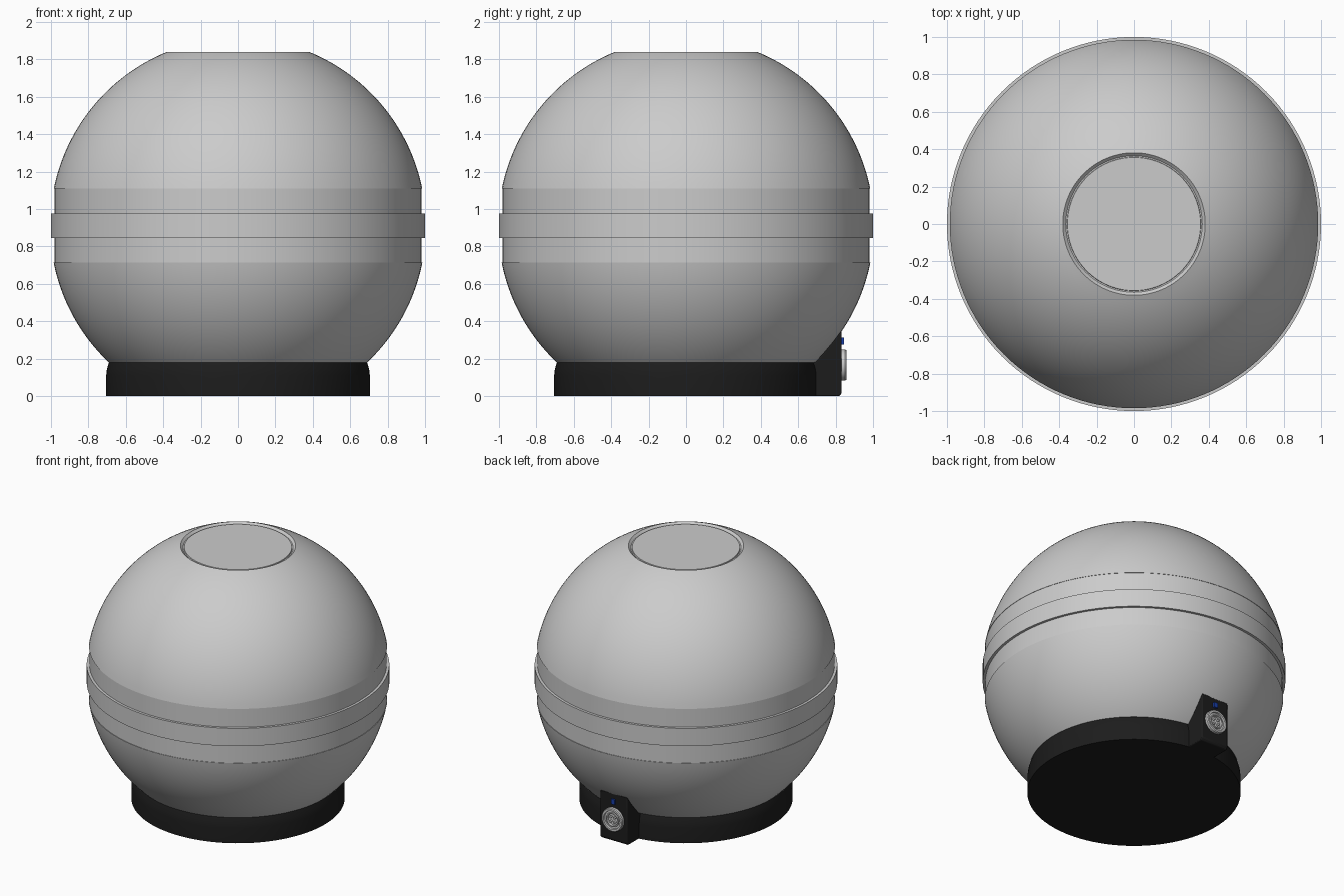
import bpy, bmesh, math

if "Cube" in bpy.data.objects:
    bpy.data.objects.remove(bpy.data.objects["Cube"])

R, CZ = 1.005, 0.91   # shell sphere radius and centre height


def material(name, rgb):
    m = bpy.data.materials.new(name)
    m.diffuse_color = (*rgb, 1)
    m.use_nodes = True
    m.node_tree.nodes["Principled BSDF"].inputs["Base Color"].default_value = m.diffuse_color
    return m


black = material("black_plastic", (0.012, 0.012, 0.012))
blue = material("blue_plastic", (0.01, 0.05, 0.4))
silver = material("silver_metal", (0.6, 0.6, 0.6))


def finish(name, bm, mat=None, loc=(0, 0, 0), rot=(0, 0, 0)):
    bmesh.ops.remove_doubles(bm, verts=bm.verts, dist=1e-5)
    bmesh.ops.recalc_face_normals(bm, faces=bm.faces)
    me = bpy.data.meshes.new(name)
    bm.to_mesh(me)
    bm.free()
    ob = bpy.data.objects.new(name, me)
    bpy.context.collection.objects.link(ob)
    ob.location, ob.rotation_euler = loc, rot
    if mat:
        me.materials.append(mat)
    bpy.ops.object.select_all(action='DESELECT')
    ob.select_set(True)
    bpy.context.view_layer.objects.active = ob
    bpy.ops.object.shade_smooth_by_angle(angle=math.radians(25))
    return ob


def lathe(name, profile, segs=128, **kw):
    """Revolve (radius, height) points around z."""
    bm = bmesh.new()
    rings = [[bm.verts.new((r * math.cos(2 * math.pi * i / segs),
                            r * math.sin(2 * math.pi * i / segs), z))
              for i in range(segs)] for r, z in profile]
    for a, b in zip(rings, rings[1:]):
        for i in range(segs):
            j = (i + 1) % segs
            bm.faces.new((a[i], a[j], b[j], b[i]))
    return finish(name, bm, **kw)


def arc(z0, z1, n=28):
    """Points of the sphere profile between two heights."""
    t0, t1 = (math.asin((z - CZ) / R) for z in (z0, z1))
    return [(R * math.cos(t0 + (t1 - t0) * i / n),
             CZ + R * math.sin(t0 + (t1 - t0) * i / n)) for i in range(n + 1)]


# Shells, with a chamfered lip around the top disc
lathe("upper_shell", [(0.975, 1.11)] + arc(1.11, 1.84)
      + [(0.365, 1.825), (0.358, 1.825), (0.356, 1.832), (0, 1.832)])
lathe("lower_shell", [(0, 0.18)] + arc(0.18, 0.714) + [(0.975, 0.714)])

# Waist band and raised ring
lathe("waist_band", [(0.982, 0.714), (0.982, 1.11)])
lathe("waist_ring", [(0.98, 0.845), (1.0, 0.845), (1.0, 0.975), (0.98, 0.975)])

# Base
lathe("base", [(0, 0), (0.705, 0), (0.705, 0.11), (0.701, 0.145),
               (0.69, 0.18), (0, 0.18)], mat=black)

# Socket housing: side profile extruded across x, top follows the shell
side = [(0.62, 0), (0.82, 0), (0.832, 0.015), (0.832, 0.352),
        (0.79, 0.295), (0.74, 0.235), (0.69, 0.18), (0.62, 0.18)]
bm = bmesh.new()
face = bm.faces.new([bm.verts.new((-0.11, y, z)) for y, z in side])
ext = bmesh.ops.extrude_face_region(bm, geom=[face])["geom"]
bmesh.ops.translate(bm, vec=(0.22, 0, 0),
                    verts=[v for v in ext if isinstance(v, bmesh.types.BMVert)])
housing = finish("socket_housing", bm, mat=black)
bev = housing.modifiers.new("edges", 'BEVEL')
bev.width, bev.segments = 0.006, 2

# Round socket with rings and pins, facing backwards
back = (-math.pi / 2, 0, 0)
lathe("socket", [(0.084, 0), (0.084, 0.02), (0.079, 0.027), (0.066, 0.027),
                 (0.064, 0.014), (0.052, 0.014), (0.050, 0.022),
                 (0.043, 0.022), (0.041, 0.006), (0, 0.006)],
      segs=48, mat=silver, loc=(0, 0.83, 0.166), rot=back)
for k in range(4):
    a = math.pi / 4 + k * math.pi / 2
    lathe(f"socket_pin_{k + 1}", [(0.008, 0), (0.008, 0.018), (0, 0.02)],
          segs=12, mat=silver, rot=back,
          loc=(0.023 * math.cos(a), 0.834, 0.166 + 0.023 * math.sin(a)))

# Blue indicator above the socket
bm = bmesh.new()
bmesh.ops.create_cube(bm, size=1)
bmesh.ops.scale(bm, vec=(0.03, 0.03, 0.036), verts=bm.verts)
finish("indicator", bm, mat=blue, loc=(0, 0.83, 0.295))
